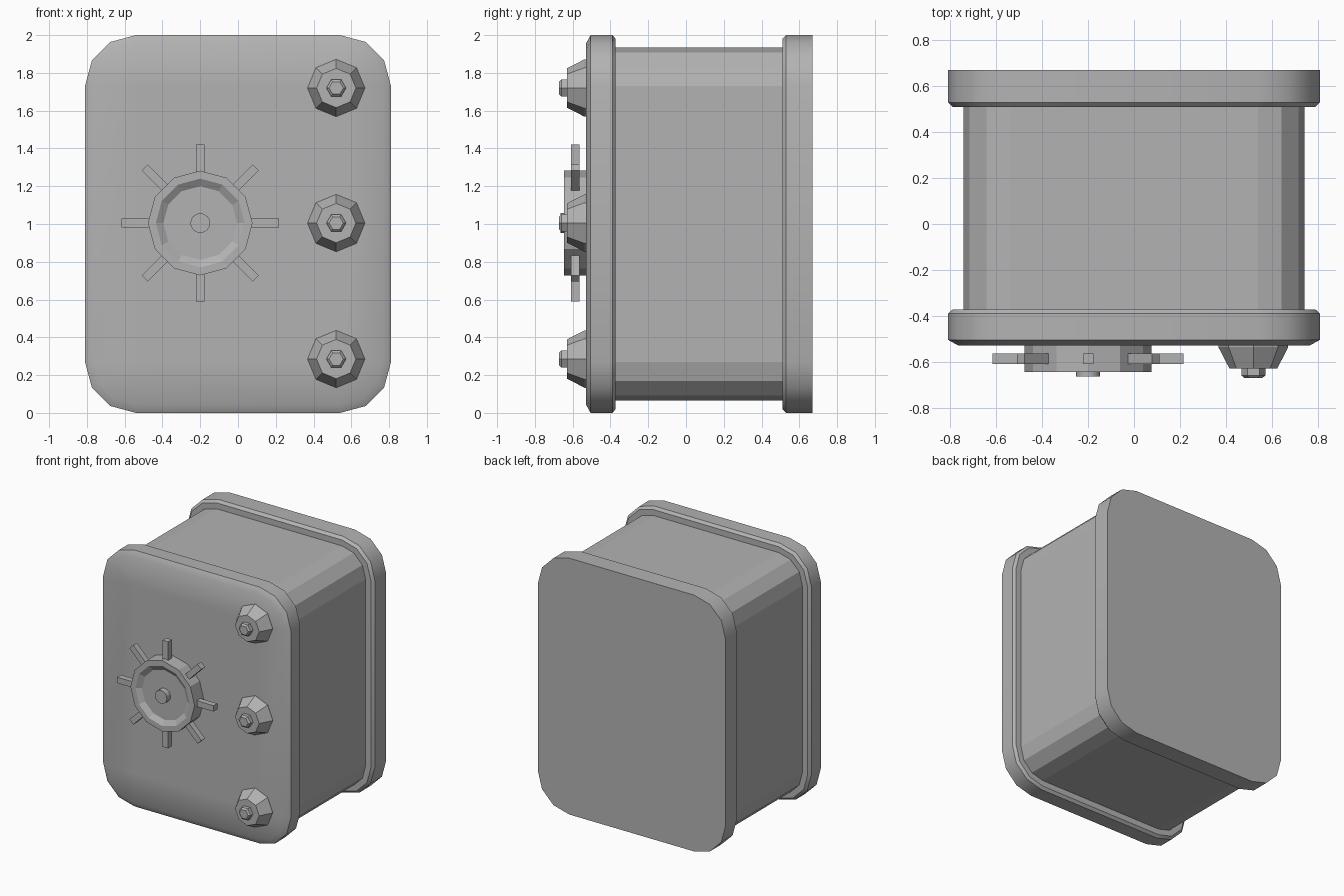
import bpy, bmesh, math
from mathutils import Matrix, Vector

if "Cube" in bpy.data.objects:
    bpy.data.objects.remove(bpy.data.objects["Cube"], do_unlink=True)

steel = bpy.data.materials.new("steel grey")
steel.use_nodes = True
STEEL = (0.45, 0.45, 0.45, 1)
steel.diffuse_color = STEEL
steel.node_tree.nodes["Principled BSDF"].inputs["Base Color"].default_value = STEEL

HALF_W, HALF_H, CORNER = 0.81, 1.0, 0.27


def rounded_loop(inset, y):
    """Rounded rectangle across x and z, three segments per corner."""
    pts = []
    for i, (sx, sz) in enumerate([(1, 1), (-1, 1), (-1, -1), (1, -1)]):
        for k in range(4):
            a = math.radians(90 * i + 30 * k)
            r = CORNER - inset
            pts.append((sx * (HALF_W - CORNER) + r * math.cos(a), y,
                        HALF_H + sz * (HALF_H - CORNER) + r * math.sin(a)))
    return pts


def round_loop(x, z, sides):
    """Returns a function giving a regular polygon ring of radius r at depth y."""
    def ring(r, y):
        angles = [math.tau * k / sides for k in range(sides)]
        return [(x + r * math.cos(a), y, z + r * math.sin(a)) for a in angles]
    return ring


def loft(name, loop, profile, smooth_angle=0):
    """Skins a chain of (size, y) rings and caps both ends."""
    bm = bmesh.new()
    rings = [[bm.verts.new(p) for p in loop(s, y)] for s, y in profile]
    n = len(rings[0])
    for a, b in zip(rings, rings[1:]):
        for i in range(n):
            j = (i + 1) % n
            bm.faces.new((a[i], a[j], b[j], b[i]))
    bm.faces.new(rings[0])
    bm.faces.new(rings[-1])
    bmesh.ops.remove_doubles(bm, verts=bm.verts, dist=0.0005)
    return finish(name, bm, smooth_angle)


def finish(name, bm, smooth_angle=0):
    bmesh.ops.recalc_face_normals(bm, faces=bm.faces)
    mesh = bpy.data.meshes.new(name)
    bm.to_mesh(mesh)
    bm.free()
    mesh.materials.append(steel)
    obj = bpy.data.objects.new(name, mesh)
    bpy.context.collection.objects.link(obj)
    if smooth_angle:
        bpy.ops.object.select_all(action='DESELECT')
        obj.select_set(True)
        bpy.context.view_layer.objects.active = obj
        bpy.ops.object.shade_smooth_by_angle(angle=math.radians(smooth_angle))
    return obj


# Main box with a door flange in front and a matching flange behind
loft("body", rounded_loop, [(0.066, -0.4), (0.066, 0.53)])
loft("door", rounded_loop,
     [(CORNER, -0.53), (0.045, -0.53), (0, -0.505), (0, -0.39), (0.02, -0.372)], 35)
loft("back_flange", rounded_loop, [(0.02, 0.51), (0, 0.53), (0, 0.67)], 35)

# Three bolts down the hinge side
for label, z in (("lower", 0.285), ("middle", 1.005), ("upper", 1.72)):
    loft(label + "_bolt_base", round_loop(0.52, z, 8), [(0.152, -0.525), (0.152, -0.537), (0.104, -0.63)])
    loft(label + "_bolt_nut", round_loop(0.52, z, 6), [(0.052, -0.62), (0.052, -0.66), (0.038, -0.672)])

# Hand wheel: dished rim, hub and eight spokes
WX, WZ = -0.2, 1.005
loft("wheel_rim", round_loop(WX, WZ, 12),
     [(0.277, -0.525), (0.277, -0.645), (0.235, -0.645), (0.195, -0.62)])
loft("wheel_hub", round_loop(WX, WZ, 16), [(0.052, -0.615), (0.052, -0.665)], 35)

bm = bmesh.new()
for k in range(8):
    placed = (Matrix.Translation(Vector((WX, -0.587, WZ)))
              @ Matrix.Rotation(math.tau * k / 8, 4, 'Y')
              @ Matrix.Translation(Vector((0.333, 0, 0)))
              @ Matrix.Diagonal((0.166, 0.046, 0.046, 1)))
    bmesh.ops.create_cube(bm, size=1, matrix=placed)
finish("wheel_spokes", bm)
